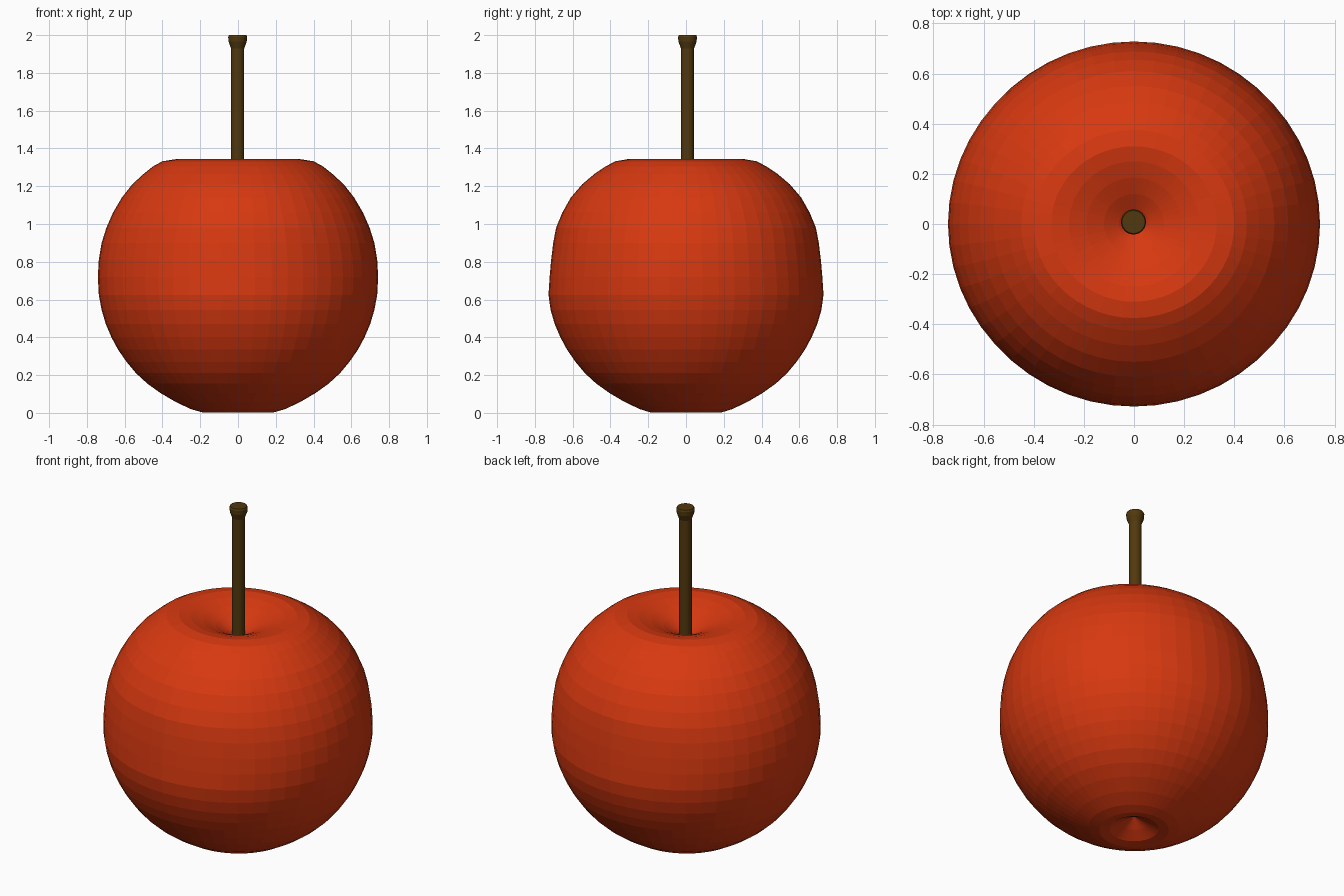
import bpy, bmesh, math


def lathe(name, profile, color, segments, center=(0, 0)):
    """Revolve (radius x, radius y, z) rings; zero radius gives a pole."""
    bm = bmesh.new()
    rings = []
    for rx, ry, z in profile:
        n = segments if rx > 0 else 1
        rings.append([bm.verts.new((center[0] + rx * math.cos(2 * math.pi * i / n),
                                    center[1] + ry * math.sin(2 * math.pi * i / n), z))
                      for i in range(n)])
    for a, b in zip(rings, rings[1:]):
        for i in range(segments):
            j = i + 1
            quad = [a[i % len(a)], a[j % len(a)], b[j % len(b)], b[i % len(b)]]
            bm.faces.new(list(dict.fromkeys(quad)))
    bmesh.ops.recalc_face_normals(bm, faces=bm.faces)
    mesh = bpy.data.meshes.new(name)
    bm.to_mesh(mesh)
    bm.free()
    mat = bpy.data.materials.new(name + "_color")
    mat.diffuse_color = color
    mesh.materials.append(mat)
    obj = bpy.data.objects.new(name, mesh)
    bpy.context.collection.objects.link(obj)
    return obj


# Fruit body: slightly oval, with a dimple at the bottom and a hollow at the top
lathe("fruit_body", [
    (0, 0, 0.09), (0.07, 0.07, 0.045), (0.135, 0.135, 0.01), (0.19, 0.19, 0.003),
    (0.25, 0.245, 0.02), (0.33, 0.325, 0.058), (0.41, 0.405, 0.105),
    (0.48, 0.475, 0.155), (0.54, 0.535, 0.21), (0.59, 0.585, 0.27),
    (0.635, 0.63, 0.335), (0.67, 0.665, 0.40), (0.70, 0.695, 0.47),
    (0.722, 0.717, 0.545), (0.737, 0.728, 0.625), (0.742, 0.722, 0.72),
    (0.737, 0.714, 0.81), (0.722, 0.703, 0.90), (0.697, 0.688, 0.98),
    (0.662, 0.655, 1.06), (0.615, 0.61, 1.14), (0.56, 0.55, 1.21),
    (0.50, 0.485, 1.265), (0.45, 0.425, 1.305), (0.40, 0.375, 1.332),
    (0.33, 0.31, 1.343), (0.26, 0.25, 1.332), (0.19, 0.185, 1.31),
    (0.12, 0.12, 1.28), (0.06, 0.06, 1.245), (0, 0, 1.20),
], (0.68, 0.04, 0.005, 1), 52)

# Stem with a flared, flat end
lathe("stem", [
    (0, 0, 1.18), (0.035, 0.035, 1.18), (0.035, 0.035, 1.93), (0.048, 0.048, 1.965),
    (0.05, 0.05, 1.99), (0.046, 0.046, 2.0), (0, 0, 2.0),
], (0.085, 0.04, 0.004, 1), 24, (-0.002, 0.008))
